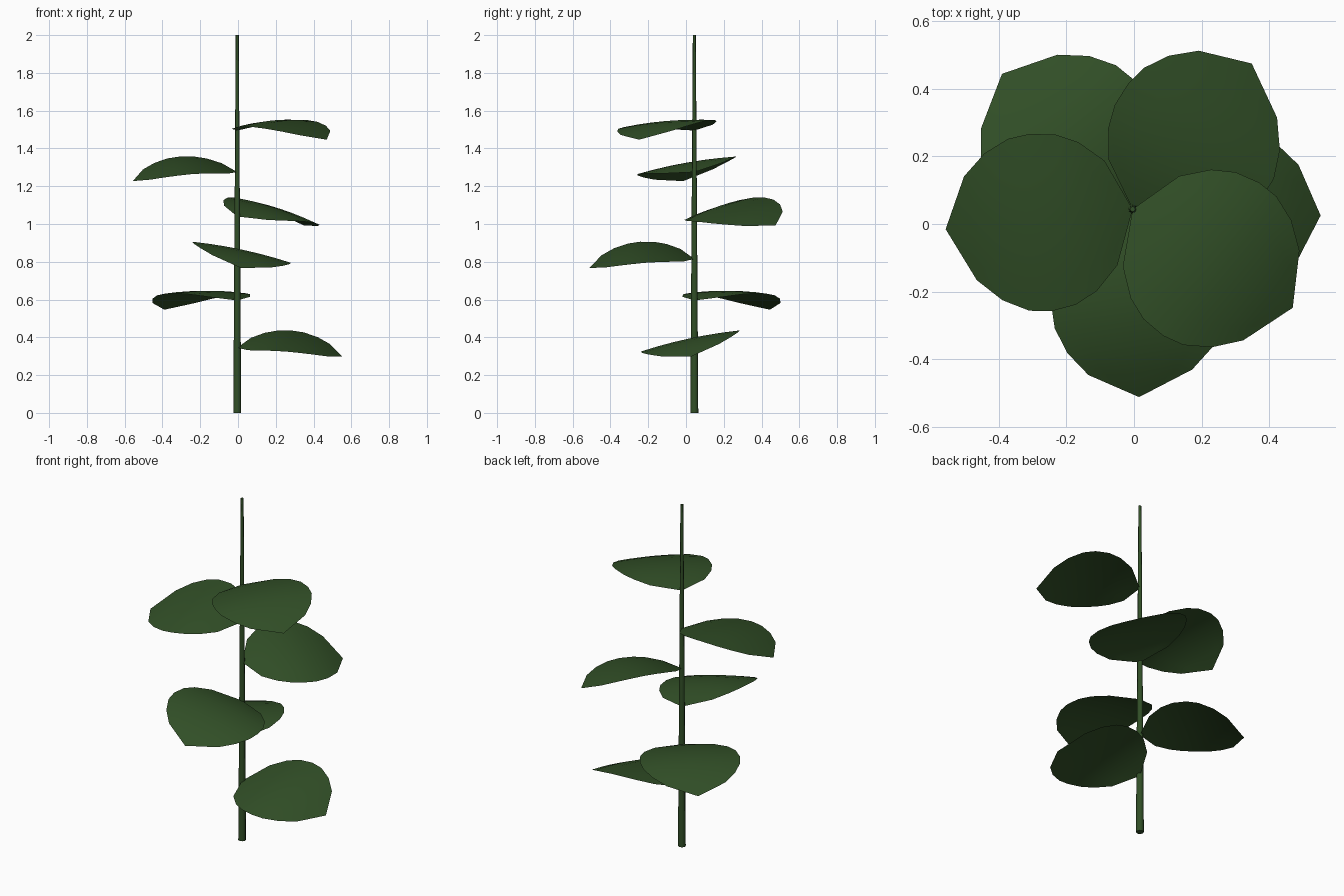
import bpy, bmesh, math
from mathutils import Matrix, Vector

if "Cube" in bpy.data.objects:
    bpy.data.objects.remove(bpy.data.objects["Cube"])

STEM = (-0.004, 0.044)

green = bpy.data.materials.new("leaf green")
green.diffuse_color = (0.031, 0.078, 0.02, 1)
green.use_nodes = True
green.node_tree.nodes["Principled BSDF"].inputs["Base Color"].default_value = green.diffuse_color


def finish(name, bm, angle):
    """Turn a bmesh into a named, smooth-shaded object."""
    mesh = bpy.data.meshes.new(name)
    bm.to_mesh(mesh)
    bm.free()
    mesh.materials.append(green)
    ob = bpy.data.objects.new(name, mesh)
    bpy.context.collection.objects.link(ob)
    bpy.ops.object.select_all(action='DESELECT')
    ob.select_set(True)
    bpy.context.view_layer.objects.active = ob
    bpy.ops.object.shade_smooth_by_angle(angle=math.radians(angle))
    return ob


# Tapered stem
bm = bmesh.new()
bmesh.ops.create_cone(bm, cap_ends=True, segments=8, radius1=0.021, radius2=0.008,
                      depth=2, matrix=Matrix.Translation((*STEM, 1)))
finish("stem", bm, 60)

# Half outline of one leaf: distance along the midrib, half width
OUTLINE = [(0, 0), (0.065, 0.158), (0.135, 0.225), (0.2, 0.257), (0.275, 0.268),
           (0.34, 0.26), (0.415, 0.222), (0.483, 0.157), (0.556, 0)]
COLUMNS = 6


def leaf_point(u, v):
    """Arched, slightly domed leaf surface."""
    return Vector((u, v, 0.449 * u - 0.965 * u * u - 0.2 * v * v))


def make_leaf(name, height, heading, roll):
    bm = bmesh.new()
    rows = []
    for u, w in OUTLINE:
        if w == 0:
            rows.append([bm.verts.new(leaf_point(u, 0))] * (COLUMNS + 1))
        else:
            rows.append([bm.verts.new(leaf_point(u, w * (2 * j / COLUMNS - 1)))
                         for j in range(COLUMNS + 1)])
    for a, b in zip(rows, rows[1:]):
        for j in range(COLUMNS):
            corners = dict.fromkeys((a[j], b[j], b[j + 1], a[j + 1]))
            bm.faces.new(list(corners))
    bm.transform(Matrix.Translation((*STEM, height))
                 @ Matrix.Rotation(math.radians(heading), 4, 'Z')
                 @ Matrix.Rotation(math.radians(roll), 4, 'X'))
    finish(name, bm, 60)


# Leaves spiral up the stem: height, heading, sideways roll
LEAVES = [(0.345, -3, 12), (0.595, 134, 0), (0.815, -87, -12),
          (1.04, 49.5, 14), (1.275, 187, -10), (1.495, -32, 4)]
for i, (height, heading, roll) in enumerate(LEAVES, 1):
    make_leaf(f"leaf_{i}", height, heading, roll)
